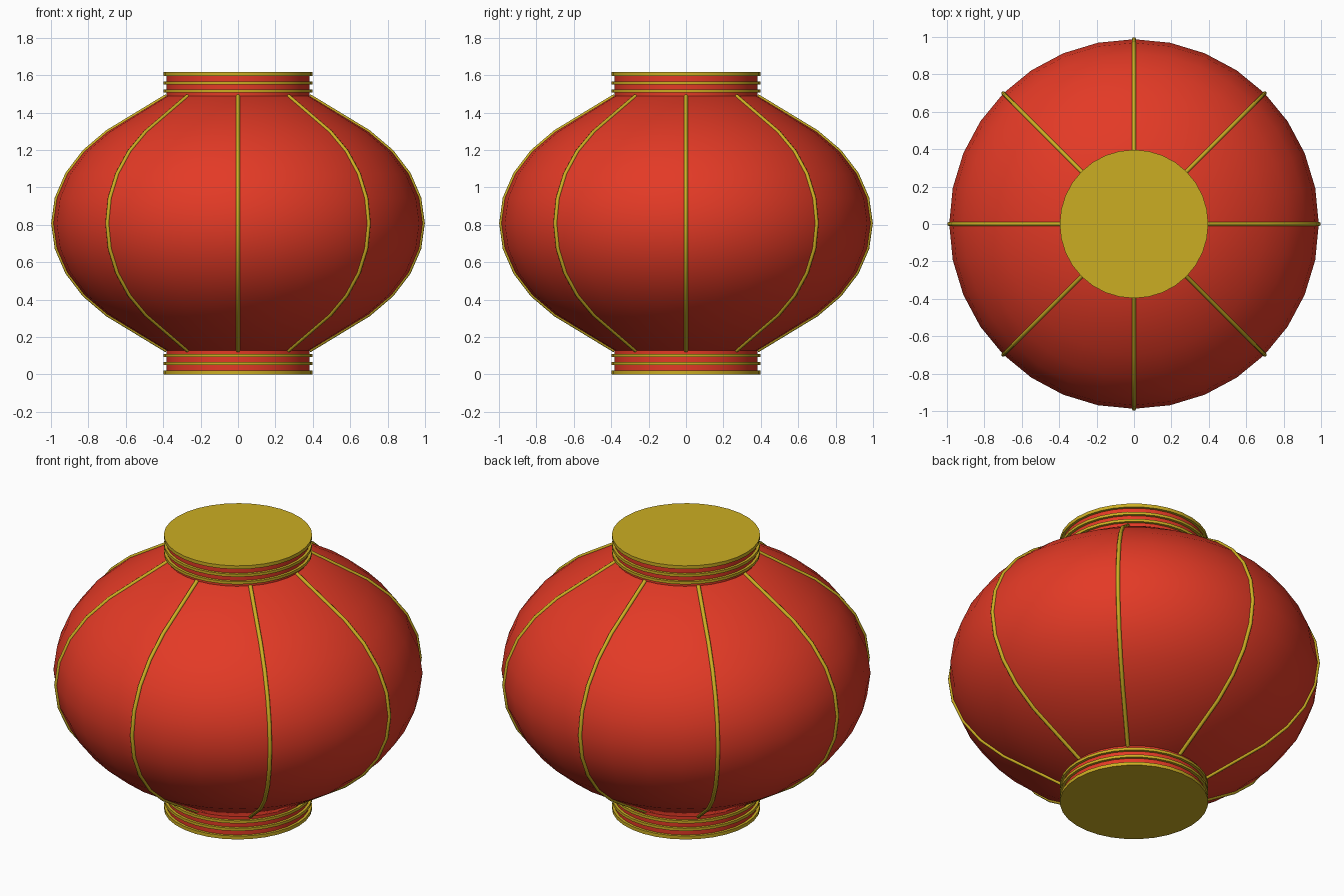
import bpy, bmesh
from math import sin, cos, pi, radians

cube = bpy.data.objects.get("Cube")
if cube:
    bpy.data.objects.remove(cube)

SEGMENTS = 32
MID = 0.808          # height of the widest point
RADIUS, SQUASH = 0.988, 0.69
NECK_R, NECK_Z = 0.382, 0.68


def material(name, rgb):
    m = bpy.data.materials.new(name)
    m.use_nodes = True
    m.diffuse_color = (*rgb, 1)
    m.node_tree.nodes["Principled BSDF"].inputs["Base Color"].default_value = (*rgb, 1)
    return m


red = material("lantern red", (0.77, 0.042, 0.019))
gold = material("gold trim", (0.60, 0.42, 0.016))


def add(name, data, mat):
    obj = bpy.data.objects.new(name, data)
    bpy.context.collection.objects.link(obj)
    data.materials.append(mat)
    return obj


def smooth(obj):
    bpy.ops.object.select_all(action="DESELECT")
    obj.select_set(True)
    bpy.context.view_layer.objects.active = obj
    bpy.ops.object.shade_smooth_by_angle(angle=radians(40))


def lathe(name, profile, mat):
    """Spin a bottom-to-top (radius, height) profile around z and cap its ends."""
    bm = bmesh.new()
    rings = []
    for r, z in profile:
        rings.append([bm.verts.new((r * cos(2 * pi * i / SEGMENTS),
                                    r * sin(2 * pi * i / SEGMENTS), z))
                      for i in range(SEGMENTS)])
    for low, high in zip(rings, rings[1:]):
        for i in range(SEGMENTS):
            j = (i + 1) % SEGMENTS
            bm.faces.new((low[i], low[j], high[j], high[i]))
    bm.faces.new(rings[0][::-1])
    bm.faces.new(rings[-1])
    mesh = bpy.data.meshes.new(name)
    bm.to_mesh(mesh)
    bm.free()
    obj = add(name, mesh, mat)
    smooth(obj)
    return obj


# Squashed round body, running straight into the necks
arc = [radians(11.25 * k) for k in range(-4, 5)]
outline = [(RADIUS * cos(a), MID + SQUASH * sin(a)) for a in arc]
outline = [(NECK_R, MID - NECK_Z)] + outline + [(NECK_R, MID + NECK_Z)]
lathe("lantern_body", outline, red)

# Necks with three gold bands each; the outermost band closes the end
for side, sign in (("top", 1), ("bottom", -1)):
    def band(name, radius, inner, outer, mat):
        heights = sorted((MID + sign * inner, MID + sign * outer))
        lathe(name, [(radius, z) for z in heights], mat)

    band(side + "_neck", NECK_R, NECK_Z - 0.02, MID - 0.01, red)
    band(side + "_end_cap", 0.397, MID - 0.02, MID, gold)
    band(side + "_outer_band", 0.397, 0.742, 0.758, gold)
    band(side + "_inner_band", 0.397, 0.698, 0.714, gold)

# Eight thin gold ribs following the outline
for n in range(8):
    angle = 2 * pi * n / 8
    curve = bpy.data.curves.new("rib", "CURVE")
    curve.dimensions = "3D"
    curve.bevel_depth = 0.011
    curve.bevel_resolution = 2
    curve.use_fill_caps = True
    spline = curve.splines.new("POLY")
    spline.points.add(len(outline) - 1)
    for point, (r, z) in zip(spline.points, outline):
        point.co = (r * cos(angle), r * sin(angle), z, 1)
    add(f"rib_{n + 1}", curve, gold)
